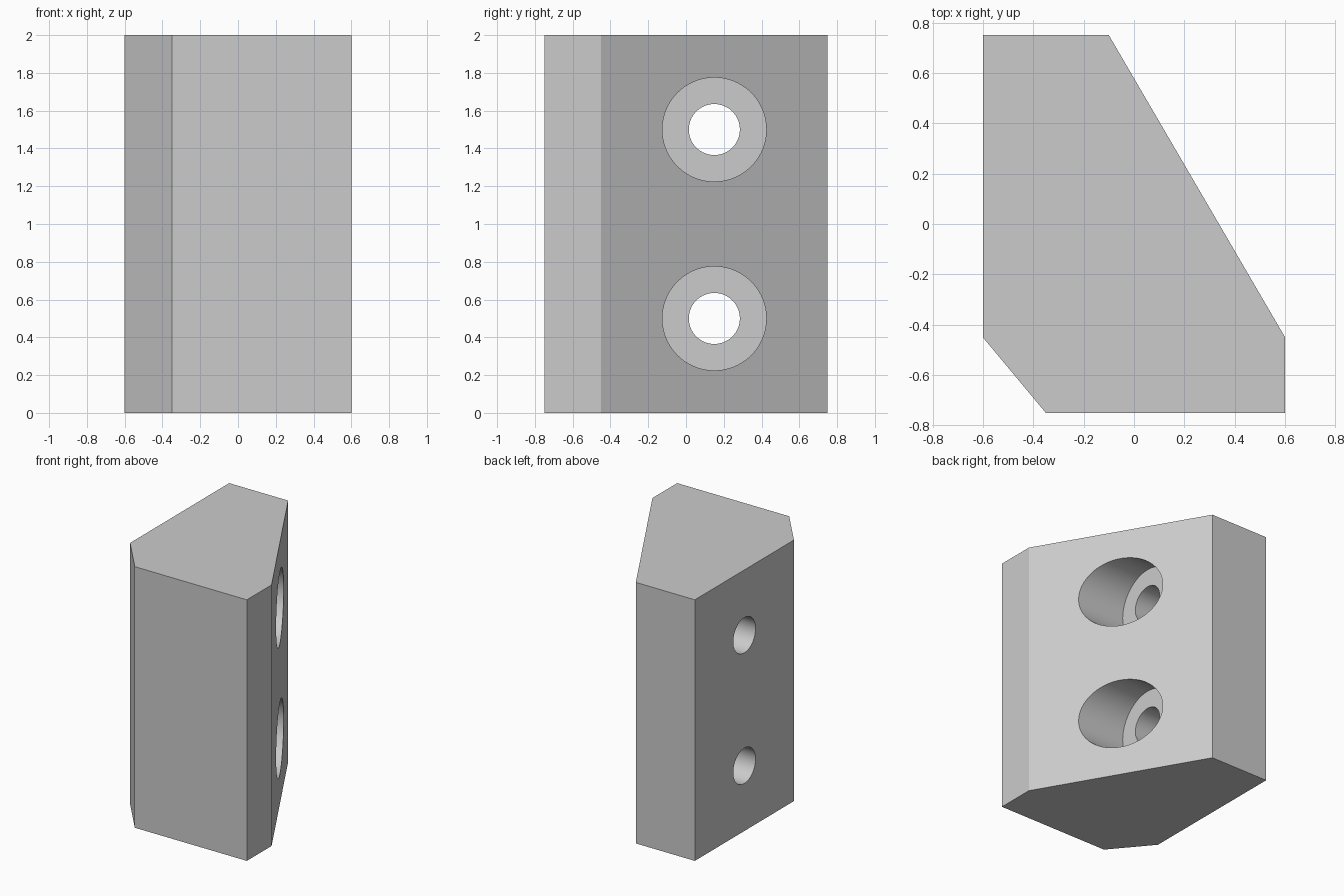
import bpy
import bmesh
import math
from mathutils import Matrix

if "Cube" in bpy.data.objects:
    bpy.data.objects.remove(bpy.data.objects["Cube"], do_unlink=True)

HEIGHT = 2.0
HOLE_Y = 0.15
HOLE_HEIGHTS = (0.5, 1.5)
OUTLINE = [(-0.6, -0.45), (-0.35, -0.75), (0.6, -0.75),
           (0.6, -0.45), (-0.1, 0.75), (-0.6, 0.75)]

# Single grey finish
grey = bpy.data.materials.new("light_grey")
grey.use_nodes = True
colour = (0.6, 0.6, 0.6, 1.0)
grey.diffuse_color = colour
grey.node_tree.nodes["Principled BSDF"].inputs["Base Color"].default_value = colour


def add_object(name, bm):
    bmesh.ops.recalc_face_normals(bm, faces=bm.faces)
    mesh = bpy.data.meshes.new(name)
    bm.to_mesh(mesh)
    bm.free()
    mesh.materials.append(grey)
    obj = bpy.data.objects.new(name, mesh)
    bpy.context.collection.objects.link(obj)
    return obj


def cross_cylinder(name, radius, x_start, x_end, z):
    """Cylinder lying along x."""
    bm = bmesh.new()
    place = (Matrix.Translation(((x_start + x_end) / 2, HOLE_Y, z))
             @ Matrix.Rotation(math.pi / 2, 4, "Y"))
    bmesh.ops.create_cone(bm, cap_ends=True, segments=96, radius1=radius,
                          radius2=radius, depth=x_end - x_start, matrix=place)
    return add_object(name, bm)


# Block extruded from its plan outline
bm = bmesh.new()
base = bm.faces.new([bm.verts.new((x, y, 0)) for x, y in OUTLINE])
top = bmesh.ops.extrude_face_region(bm, geom=[base], use_keep_orig=True)
bmesh.ops.translate(bm, vec=(0, 0, HEIGHT),
                    verts=[v for v in top["geom"] if isinstance(v, bmesh.types.BMVert)])
block = add_object("wedge_block", bm)

bpy.ops.object.select_all(action="DESELECT")
bpy.context.view_layer.objects.active = block
block.select_set(True)

# Through bores and flat-bottomed counterbores
for z in HOLE_HEIGHTS:
    for name, radius, x_start in (("bore_cutter", 0.135, -0.8),
                                  ("counterbore_cutter", 0.275, 0.0)):
        cutter = cross_cylinder(name, radius, x_start, 0.8, z)
        cut = block.modifiers.new(name, "BOOLEAN")
        cut.operation = "DIFFERENCE"
        cut.solver = "EXACT"
        cut.object = cutter
        bpy.ops.object.modifier_apply(modifier=cut.name)
        bpy.data.objects.remove(cutter, do_unlink=True)

bpy.ops.object.shade_smooth_by_angle(angle=math.radians(30))
